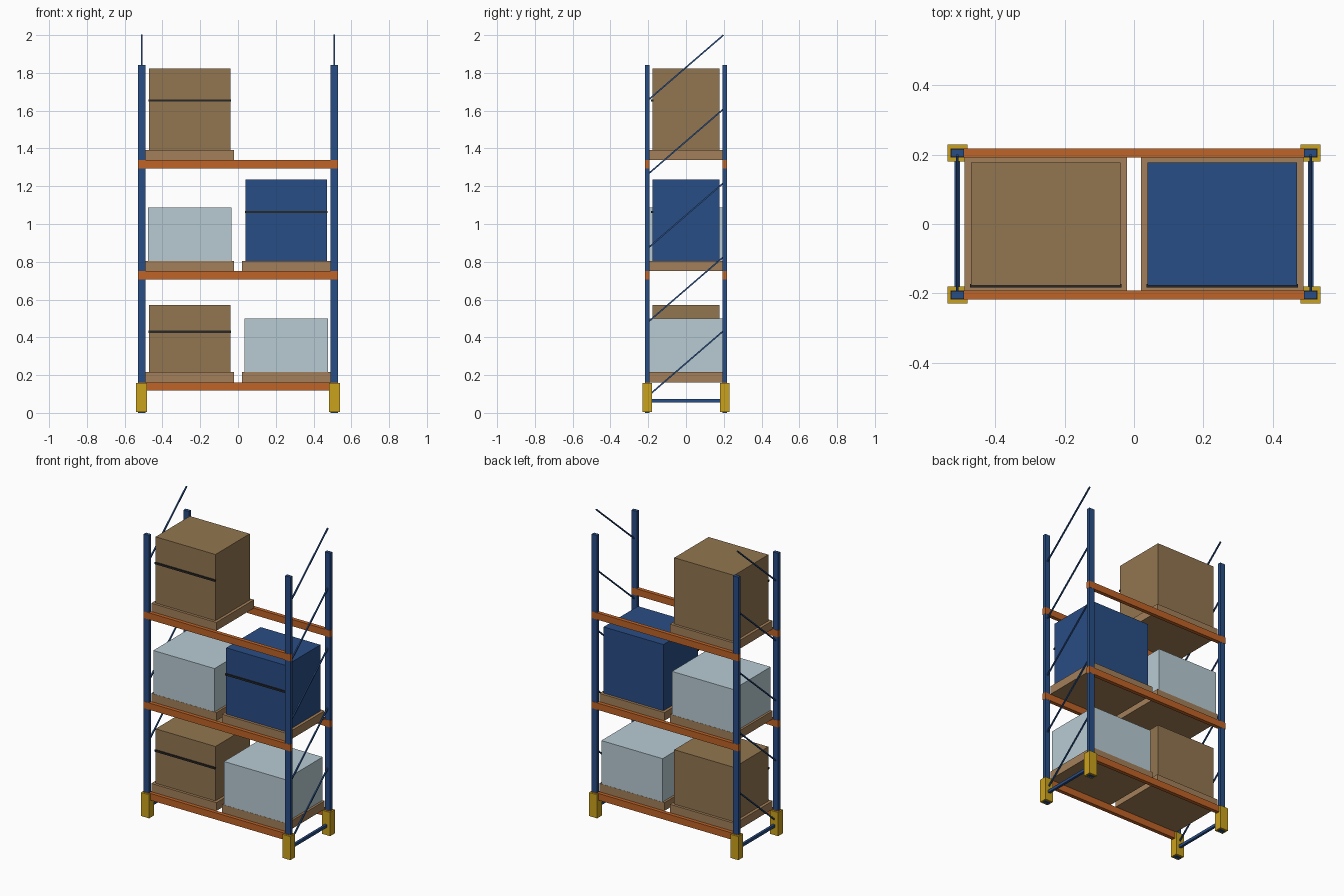
import bpy, math

if "Cube" in bpy.data.objects:
    bpy.data.objects.remove(bpy.data.objects["Cube"])


def mat(name, r, g, b):
    m = bpy.data.materials.new(name)
    m.diffuse_color = (r, g, b, 1)
    m.use_nodes = True
    m.node_tree.nodes["Principled BSDF"].inputs["Base Color"].default_value = m.diffuse_color
    return m


BLUE = mat("blue_steel", 0.022, 0.075, 0.235)
ORANGE = mat("orange_steel", 0.52, 0.125, 0.02)
YELLOW = mat("yellow_guard", 0.60, 0.36, 0.012)
WOOD = mat("pallet_wood", 0.37, 0.215, 0.10)
CARD = mat("cardboard", 0.29, 0.18, 0.08)
WRAP = mat("pale_wrap", 0.48, 0.60, 0.65)
BLACK = mat("strap_black", 0.02, 0.02, 0.02)


def box(name, x, y, z, material, tilt=0):
    """Box spanning the (min, max) ranges x, y, z, tilted about its own x axis."""
    bpy.ops.mesh.primitive_cube_add(
        size=1, location=[(a + b) / 2 for a, b in (x, y, z)], rotation=(tilt, 0, 0))
    o = bpy.context.object
    o.name = name
    o.scale = [b - a for a, b in (x, y, z)]
    o.data.materials.append(material)
    return o


def around(c, half):
    return (c - half, c + half)


PX, PY = 0.51, 0.205          # post centres
BEAM_TOPS = (0.162, 0.75, 1.338)

for sx, side in ((-1, "left"), (1, "right")):
    x = sx * PX
    # posts with foot guards
    for sy, end in ((-1, "front"), (1, "back")):
        y = sy * PY
        box(f"post_{end}_{side}", around(x, 0.019), around(y, 0.0115), (0, 1.842), BLUE)
        box(f"foot_guard_{end}_{side}", around(x, 0.029), around(y, 0.025), (0.004, 0.158), YELLOW)

    # horizontal strut near the floor
    box(f"base_strut_{side}", around(x, 0.008), (-0.195, 0.195), around(0.065, 0.009), BLUE)

    # diagonal braces climbing from the front post to the back post
    run, rise = 0.396, 0.342
    for i in range(5):
        z0 = 0.092 + i * 0.3915
        box(f"brace_{side}_{i + 1}", around(x, 0.004),
            around(0, math.hypot(run, rise) / 2), around(z0 + rise / 2, 0.004),
            BLUE, math.atan2(rise, run))

# load beams
for i, top in enumerate(BEAM_TOPS):
    for sy, end in ((-1, "front"), (1, "back")):
        box(f"beam_{end}_{i + 1}", (-0.53, 0.53), around(sy * PY, 0.0125),
            (top - 0.044, top), ORANGE)

# loads: level, side, kind, box height, material, strap height
LOADS = (
    (0, -1, "carton", 0.355, CARD, 0.214),
    (0, 1, "wrapped_load", 0.283, WRAP, None),
    (1, -1, "wrapped_load", 0.283, WRAP, None),
    (1, 1, "blue_crate", 0.432, BLUE, 0.260),
    (2, -1, "carton", 0.432, CARD, 0.262),
)
for level, sx, kind, h, material, strap in LOADS:
    x, z = sx * 0.255, BEAM_TOPS[level]
    tag = f"{level + 1}_{'left' if sx < 0 else 'right'}"
    box(f"pallet_{tag}", around(x, 0.235), around(0, 0.194), (z, z + 0.054), WOOD)
    z += 0.054
    hx, hy = (0.216, 0.177) if strap else (0.221, 0.193)
    box(f"{kind}_{tag}", around(x, hx), around(0, hy), (z, z + h), material)
    if strap:
        box(f"strap_{tag}", around(x, 0.219), (-0.184, -0.173), around(z + strap, 0.006), BLACK)
